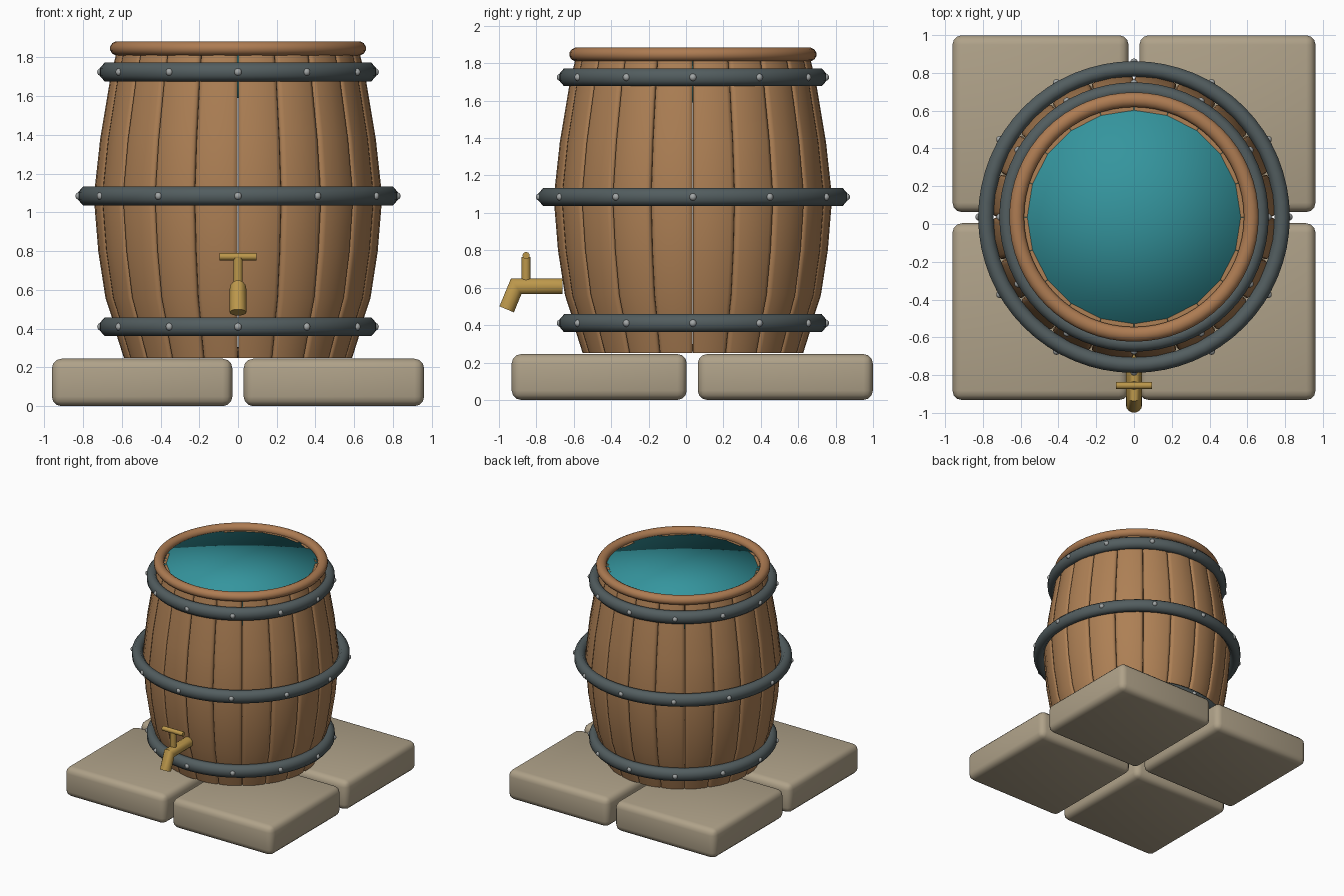
import bpy, bmesh, math
from mathutils import Vector, Matrix

if "Cube" in bpy.data.objects:
    bpy.data.objects.remove(bpy.data.objects["Cube"])

CY = 0.037  # barrel axis position along y


def material(name, rgb):
    m = bpy.data.materials.new(name)
    m.diffuse_color = (*rgb, 1)
    m.use_nodes = True
    m.node_tree.nodes["Principled BSDF"].inputs["Base Color"].default_value = m.diffuse_color
    return m


WOOD = material("oak wood", (0.42, 0.215, 0.09))
RIM = material("rim wood", (0.42, 0.20, 0.085))
IRON = material("dark iron", (0.085, 0.11, 0.115))
RIVET = material("pale steel", (0.36, 0.38, 0.38))
BRASS = material("brass", (0.50, 0.31, 0.07))
STONE = material("sandstone", (0.43, 0.36, 0.25))
WATER = material("teal water", (0.035, 0.30, 0.34))


def finish(name, bm, mat, angle=40):
    bmesh.ops.recalc_face_normals(bm, faces=bm.faces)
    me = bpy.data.meshes.new(name)
    bm.to_mesh(me)
    bm.free()
    me.materials.append(mat)
    ob = bpy.data.objects.new(name, me)
    bpy.context.collection.objects.link(ob)
    for p in me.polygons:
        p.use_smooth = True
    if angle:
        bpy.ops.object.select_all(action='DESELECT')
        bpy.context.view_layer.objects.active = ob
        ob.select_set(True)
        bpy.ops.object.shade_smooth_by_angle(angle=math.radians(angle))
    return ob


def ring(name, major, z, rx, rz, mat, sides=8, steps=64):
    """Closed hoop with an elliptical section around the barrel axis."""
    bm = bmesh.new()
    rows = []
    for i in range(steps):
        a = 2 * math.pi * i / steps
        row = []
        for j in range(sides):
            b = 2 * math.pi * (j + 0.5) / sides
            k = 1 / math.cos(math.pi / sides)
            r = major + rx * k * math.cos(b)
            row.append(bm.verts.new((r * math.sin(a), CY - r * math.cos(a), z + rz * k * math.sin(b))))
        rows.append(row)
    for i in range(steps):
        p, q = rows[i], rows[(i + 1) % steps]
        for j in range(sides):
            n = (j + 1) % sides
            bm.faces.new((p[j], p[n], q[n], q[j]))
    return finish(name, bm, mat, 60)


def rod(bm, a, b, radius, sides=14):
    a, b = Vector(a), Vector(b)
    rot = (b - a).to_track_quat('Z', 'Y').to_matrix().to_4x4()
    bmesh.ops.create_cone(bm, cap_ends=True, segments=sides, radius1=radius, radius2=radius,
                          depth=(b - a).length, matrix=Matrix.Translation((a + b) / 2) @ rot)


# Barrel staves: one bulging plank with rounded long edges, repeated around the axis
PROFILE = [(0.25, 0.59), (0.36, 0.625), (0.46, 0.652), (0.56, 0.685), (0.80, 0.722), (1.08, 0.745),
           (1.38, 0.712), (1.68, 0.662), (1.84, 0.625)]
STAVES = 20
half = math.pi / STAVES
# cross-section: (fraction of half width, radial offset)
SECTION = [(-0.985, -0.06), (-0.985, -0.016), (-0.93, -0.005), (-0.75, 0), (0, 0.003),
           (0.75, 0), (0.93, -0.005), (0.985, -0.016), (0.985, -0.06)]
bm = bmesh.new()
for s in range(STAVES):
    mid = (2 * s + 1) * half
    rows = []
    for z, r in PROFILE:
        row = []
        for f, d in SECTION:
            a = mid + f * half
            row.append(bm.verts.new(((r + d) * math.sin(a), CY - (r + d) * math.cos(a), z)))
        rows.append(row)
    n = len(SECTION)
    for p, q in zip(rows, rows[1:]):
        for j in range(n):
            bm.faces.new((p[j], p[(j + 1) % n], q[(j + 1) % n], q[j]))
    bm.faces.new(rows[0])
    bm.faces.new(rows[-1])
finish("barrel_staves", bm, WOOD, 50)

# Barrel floor
bm = bmesh.new()
bmesh.ops.create_cone(bm, cap_ends=True, segments=40, radius1=0.56, radius2=0.56, depth=0.04,
                      matrix=Matrix.Translation((0, CY, 0.28)))
finish("barrel_floor", bm, WOOD)

# Rounded rim on top
ring("barrel_rim", 0.621, 1.847, 0.039, 0.036, RIM, 12)

# Water filling the top, softly shaded over its edge
bm = bmesh.new()
bmesh.ops.create_cone(bm, cap_ends=True, cap_tris=True, segments=32, radius1=0.59, radius2=0.59,
                      depth=0.25, matrix=Matrix.Translation((0, CY, 1.715)))
finish("water", bm, WATER, 0)

# Iron hoops with twelve rivets each
for label, z, major in (("lower", 0.41, 0.672), ("middle", 1.085, 0.784), ("upper", 1.725, 0.672)):
    ring(label + "_hoop", major, z, 0.041, 0.048, IRON)
    bm = bmesh.new()
    for i in range(12):
        a = i * math.pi / 6
        r = major + 0.036
        bmesh.ops.create_uvsphere(bm, u_segments=10, v_segments=8, radius=0.02, matrix=Matrix.Translation(
            (r * math.sin(a), CY - r * math.cos(a), z)))
    finish(label + "_hoop_rivets", bm, RIVET, 60)

# Tap: pipe, bent spout, stem and cross handle
bm = bmesh.new()
tilt = Vector((0, -0.051, -0.123)).normalized()
elbow = Vector((0, -0.908, 0.607))
mouth = elbow + tilt * 0.133
R, N = 0.043, 14
mitre = (Vector((0, -1, 0)) + tilt).normalized()
loops = [[], [], []]
for i in range(N):
    a = 2 * math.pi * i / N
    base = Vector((R * math.cos(a), 0, R * math.sin(a)))
    start = Vector((0, -0.66, 0.607)) + base
    # slide along the pipe to the mitre plane
    t = (elbow - start).dot(mitre) / Vector((0, -1, 0)).dot(mitre)
    bend = start + Vector((0, -1, 0)) * t
    t = (mouth - bend).dot(tilt)
    for loop, p in zip(loops, (start, bend, bend + tilt * t)):
        loop.append(bm.verts.new(p))
for p, q in zip(loops, loops[1:]):
    for j in range(N):
        bm.faces.new((p[j], p[(j + 1) % N], q[(j + 1) % N], q[j]))
bm.faces.new(loops[0])
bm.faces.new(loops[2])
finish("tap_spout", bm, BRASS, 45)
bm = bmesh.new()
rod(bm, (0, -0.855, 0.62), (0, -0.855, 0.765), 0.024)
rod(bm, (-0.095, -0.855, 0.772), (0.095, -0.855, 0.772), 0.019, 10)
finish("tap_handle", bm, BRASS)

# Four bevelled paving stones
for xname, x in (("left", -0.495), ("right", 0.495)):
    for yname, y in (("front", -0.464), ("back", 0.531)):
        bm = bmesh.new()
        bmesh.ops.create_cube(bm, size=1, matrix=Matrix.Translation((x, y, 0.125)) @
                              Matrix.Diagonal((0.932, 0.936, 0.245, 1)))
        bmesh.ops.bevel(bm, geom=bm.edges[:], offset=0.05, segments=3, profile=0.5, affect='EDGES')
        bmesh.ops.translate(bm, verts=bm.verts, vec=(0, 0, -min(v.co.z for v in bm.verts)))
        finish(f"{yname}_{xname}_stone", bm, STONE, 35)
